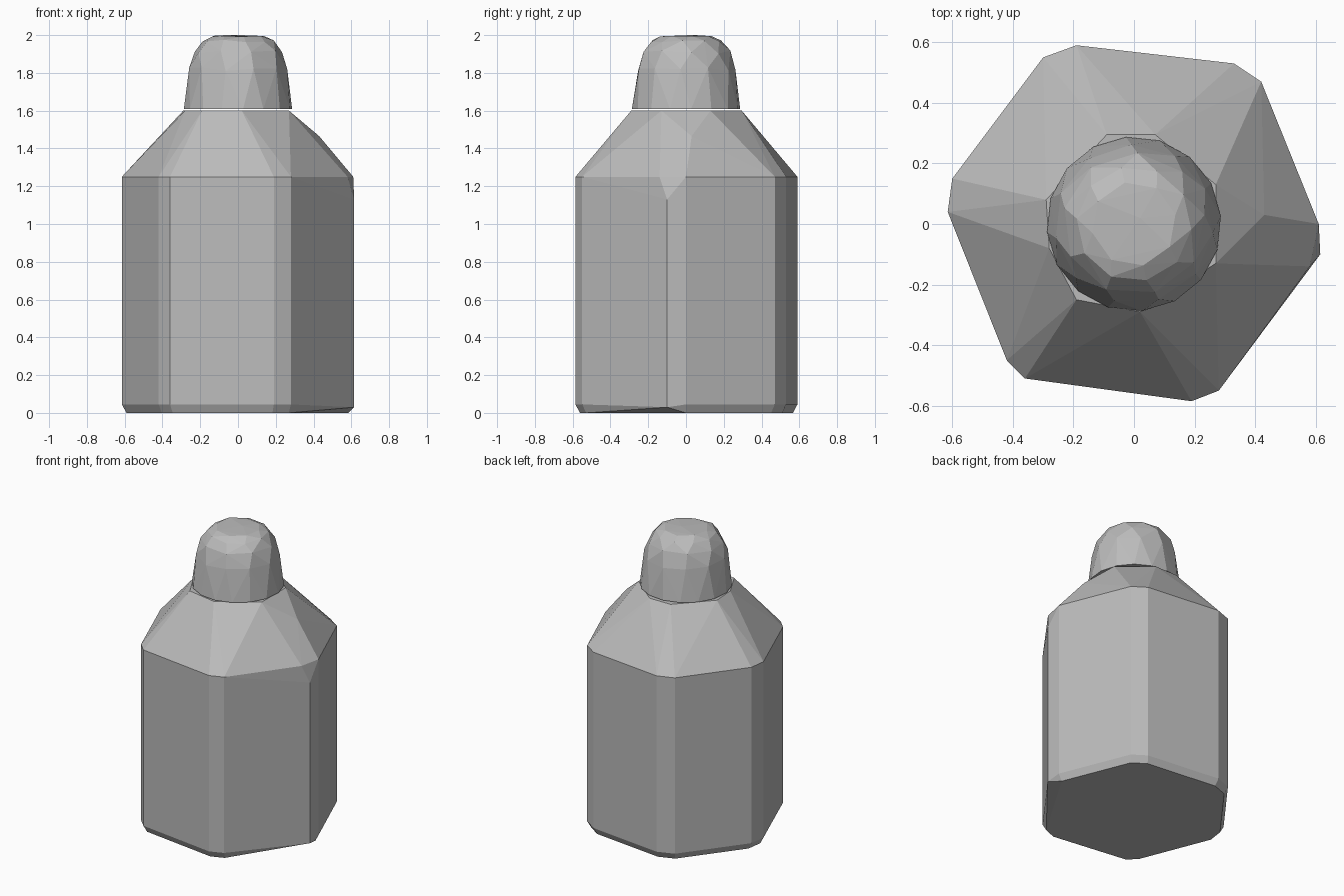
import bpy
import bmesh
import math
import random

random.seed(4)

default = bpy.data.objects.get("Cube")
if default:
    bpy.data.objects.remove(default)

# One plain grey for the whole bottle
grey = bpy.data.materials.new("plain grey")
grey.use_nodes = True
colour = (0.5, 0.5, 0.5, 1)
grey.diffuse_color = colour
grey.node_tree.nodes["Principled BSDF"].inputs["Base Color"].default_value = colour


def faceted_solid(name, points):
    """Flat-shaded convex solid around the given points."""
    bm = bmesh.new()
    for p in points:
        bm.verts.new(p)
    hull = bmesh.ops.convex_hull(bm, input=bm.verts)
    spare = {v for v in hull["geom_interior"] + hull["geom_unused"]
             if isinstance(v, bmesh.types.BMVert)}
    bmesh.ops.delete(bm, geom=list(spare), context="VERTS")
    bmesh.ops.recalc_face_normals(bm, faces=bm.faces)
    mesh = bpy.data.meshes.new(name)
    bm.to_mesh(mesh)
    bm.free()
    mesh.materials.append(grey)
    obj = bpy.data.objects.new(name, mesh)
    bpy.context.collection.objects.link(obj)
    return obj


def level(outline, z, scale=1):
    return [(x * scale, y * scale, z) for x, y in outline]


# Bottle body: six-sided with blunted corners, tapering to the neck
corners = [(0.61, 0.0), (0.42, 0.47), (0.33, 0.53), (-0.19, 0.59),
           (-0.30, 0.55), (-0.60, 0.15), (-0.615, 0.04), (-0.42, -0.45),
           (-0.36, -0.51), (0.19, -0.585), (0.28, -0.55)]
neck = [(0.27, 0.13), (0.07, 0.295), (-0.09, 0.295), (-0.29, 0.08),
        (-0.28, -0.08), (-0.19, -0.25), (0.02, -0.29), (0.27, -0.13)]
blunt_corner = [(0.615, -0.10, 0.03), (0.615, -0.10, 1.13), (0.58, -0.14, 1.25)]
shoulder_ridge = [(0.43, 0.03, 1.465)]
faceted_solid("bottle_body",
              level(corners, 0, 0.96) + level(corners, 0.045)
              + level(corners, 1.25) + level(neck, 1.6)
              + blunt_corner + shoulder_ridge)

# Domed cap: rings of slightly uneven facets
cap_points = []
for radius, z, sides, wobble in [(0.288, 1.608, 16, 0), (0.262, 1.82, 11, 0.012),
                                 (0.235, 1.91, 9, 0.01), (0.19, 1.97, 10, 0.008),
                                 (0.14, 1.995, 8, 0.004)]:
    twist = random.random()
    for i in range(sides):
        a = 2 * math.pi * (i + twist) / sides
        cap_points.append((radius * math.cos(a), radius * math.sin(a),
                           z + random.uniform(-wobble, wobble)))
cap_points.append((0.02, 0.02, 2.0))
faceted_solid("bottle_cap", cap_points)
